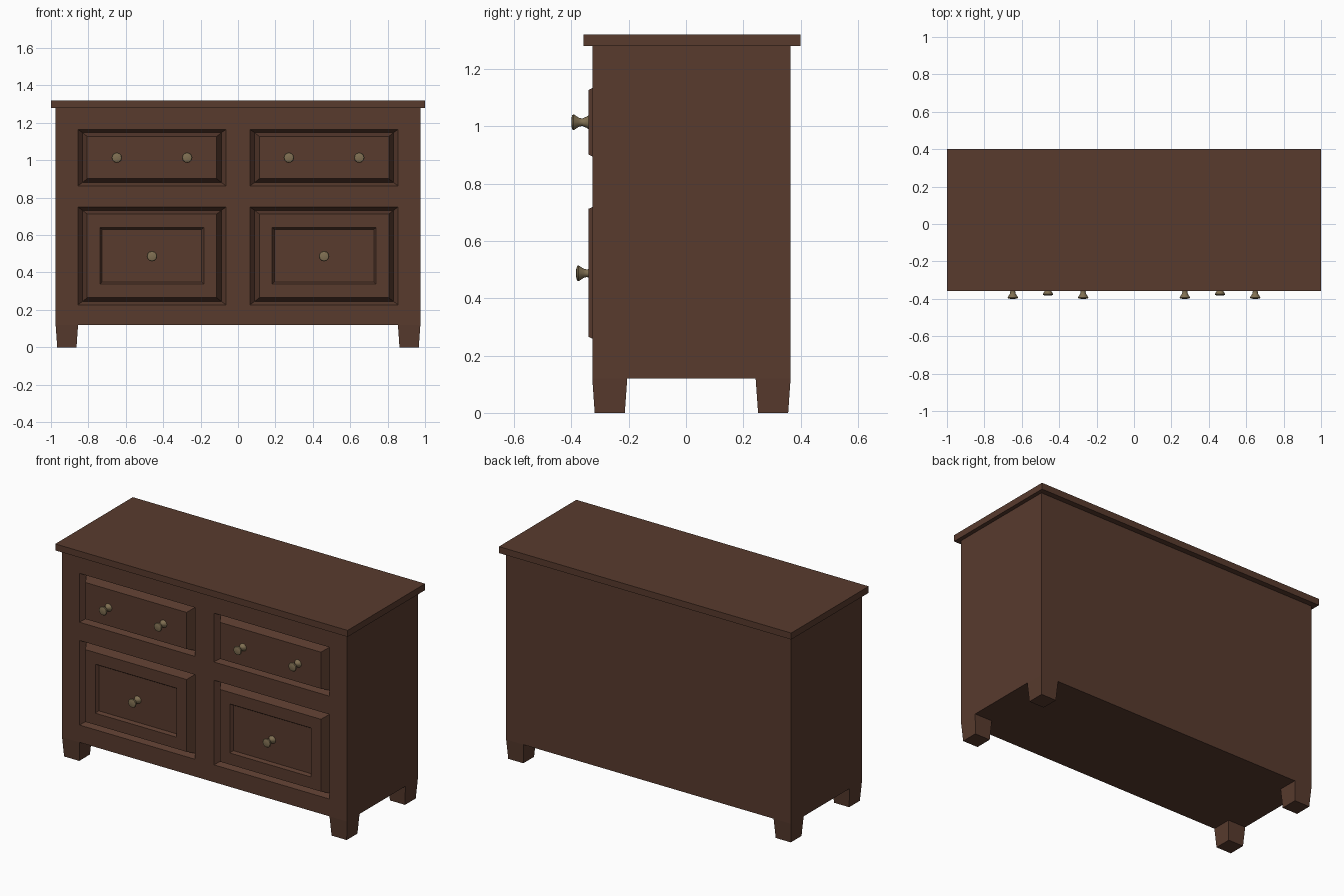
import bpy, bmesh, math
from mathutils import Matrix, Vector

if "Cube" in bpy.data.objects:
    bpy.data.objects.remove(bpy.data.objects["Cube"])


def material(name, rgb):
    m = bpy.data.materials.new(name)
    m.diffuse_color = (*rgb, 1)
    m.use_nodes = True
    m.node_tree.nodes["Principled BSDF"].inputs["Base Color"].default_value = m.diffuse_color
    return m


WOOD = material("dark brown wood", (0.098, 0.043, 0.027))
BRASS = material("aged brass", (0.215, 0.16, 0.085))


def finish(bm, name, mat):
    bmesh.ops.recalc_face_normals(bm, faces=bm.faces)
    me = bpy.data.meshes.new(name)
    bm.to_mesh(me)
    bm.free()
    me.materials.append(mat)
    ob = bpy.data.objects.new(name, me)
    bpy.context.collection.objects.link(ob)
    return ob


def box(lo, hi):
    lo, hi = Vector(lo), Vector(hi)
    bm = bmesh.new()
    m = Matrix.Translation((lo + hi) / 2) @ Matrix.Diagonal((*(hi - lo), 1))
    bmesh.ops.create_cube(bm, size=1, matrix=m)
    return bm


FRONT = -0.327
# drawer openings: x half width, z range
CX, HALF = 0.46, 0.396
ROWS = {"upper": (0.863, 1.165), "lower": (0.227, 0.75)}

# cabinet body, with openings cut in the front
body = box((-0.975, FRONT, 0.12), (0.975, 0.365, 1.28))
cuts = [(Vector((s * CX + d * HALF, 0, 0)), Vector((1, 0, 0))) for s in (-1, 1) for d in (-1, 1)]
cuts += [(Vector((0, 0, z)), Vector((0, 0, 1))) for r in ROWS.values() for z in r]
for co, no in cuts:
    bmesh.ops.bisect_plane(body, geom=body.verts[:] + body.edges[:] + body.faces[:],
                           plane_co=co, plane_no=no)
holes = []
for f in body.faces:
    c = f.calc_center_median()
    if abs(f.normal.y) > 0.9 and c.y < 0 and abs(abs(c.x) - CX) < HALF \
            and any(a < c.z < b for a, b in ROWS.values()):
        holes.append(f)
bmesh.ops.delete(body, geom=holes, context='FACES')
# only the openings go; outer faces stay flat
finish(body, "cabinet_body", WOOD)


def drawer(name, cx, z0, z1, rings):
    """Nested rectangles (x inset, z inset, y) skinned into a moulded front."""
    bm = bmesh.new()
    prev = None
    for ix, iz, y in rings:
        a, b = HALF - ix, iz
        ring = [bm.verts.new(p) for p in ((cx - a, y, z0 + b), (cx + a, y, z0 + b),
                                          (cx + a, y, z1 - b), (cx - a, y, z1 - b))]
        if prev:
            for i in range(4):
                j = (i + 1) % 4
                bm.faces.new((prev[i], prev[j], ring[j], ring[i]))
        prev = ring
    bm.faces.new(prev)
    ob = finish(bm, name, WOOD)
    # make the open shell face the front
    if ob.data.polygons[-1].normal.y > 0:
        ob.data.flip_normals()


def knob(name, x, y, z):
    prof = [(0.024, 0.0), (0.019, 0.008), (0.013, 0.022), (0.016, 0.034),
            (0.028, 0.052), (0.025, 0.057), (0.014, 0.06)]
    n = 12
    bm = bmesh.new()
    rings = [[bm.verts.new((x + r * math.cos(2 * math.pi * k / n), y - d,
                            z + r * math.sin(2 * math.pi * k / n))) for k in range(n)]
             for r, d in prof]
    for p, q in zip(rings, rings[1:]):
        for k in range(n):
            bm.faces.new((p[k], p[(k + 1) % n], q[(k + 1) % n], q[k]))
    bm.faces.new(rings[0])
    bm.faces.new(rings[-1])
    ob = finish(bm, name, BRASS)
    bpy.context.view_layer.objects.active = ob
    bpy.ops.object.select_all(action='DESELECT')
    ob.select_set(True)
    bpy.ops.object.shade_smooth_by_angle(angle=math.radians(40))


# drawer fronts: V groove, raised panel, and a sunk field on the lower ones
GROOVE = [(0, 0, FRONT), (0.025, 0.018, -0.295), (0.05, 0.038, -0.34)]
SUNK = [(0.118, 0.11, -0.34), (0.13, 0.121, -0.323)]
for side, s in (("left", -1), ("right", 1)):
    drawer(f"upper_drawer_{side}", s * CX, *ROWS["upper"], GROOVE)
    drawer(f"lower_drawer_{side}", s * CX, *ROWS["lower"], GROOVE + SUNK)
    knob(f"lower_knob_{side}", s * CX, -0.323, 0.487)
    for d, part in ((-1, "a"), (1, "b")):
        knob(f"upper_knob_{side}_{part}", s * CX + d * 0.188, -0.34, 1.014)

# top slab
finish(box((-1, -0.357, 1.28), (1, 0.4, 1.32)), "top_slab", WOOD)

# tapered feet
for nx, sx in (("left", -1), ("right", 1)):
    for ny, cy in (("front", FRONT + 0.061), ("back", 0.304)):
        cx = sx * 0.915
        bm = box((cx - 0.06, cy - 0.061, 0), (cx + 0.06, cy + 0.061, 0.12))
        for v in bm.verts:
            if v.co.z < 0.01:
                v.co.x = cx + (v.co.x - cx) * 0.86
                v.co.y = cy + (v.co.y - cy) * 0.86
        finish(bm, f"{ny}_{nx}_foot", WOOD)
